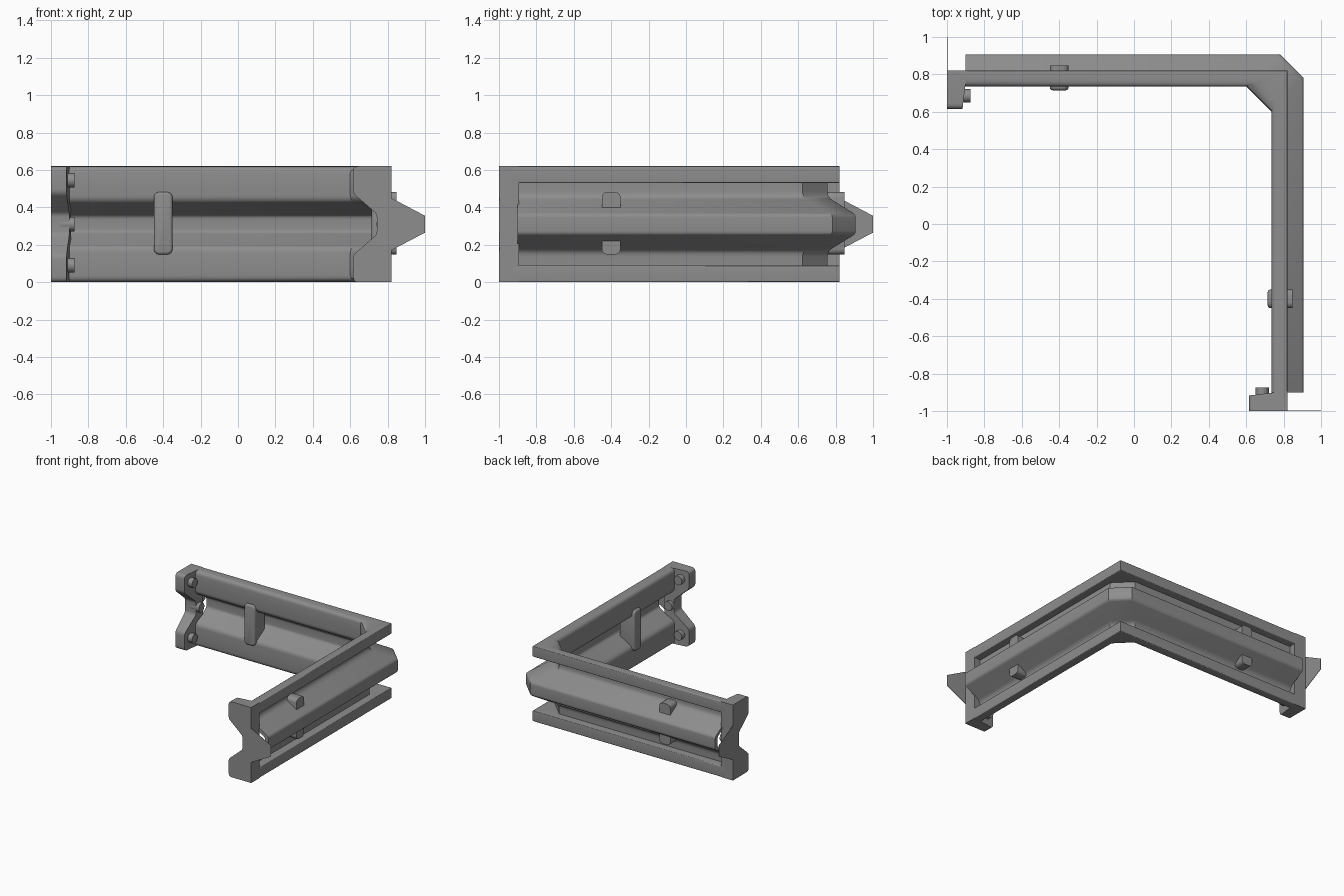
import bpy, bmesh, math
from mathutils import Vector

cube = bpy.data.objects.get("Cube")
if cube:
    bpy.data.objects.remove(cube)

steel = bpy.data.materials.new("grey_steel")
steel.use_nodes = True
GREY = (0.27, 0.27, 0.27, 1)
steel.diffuse_color = GREY
steel.node_tree.nodes["Principled BSDF"].inputs["Base Color"].default_value = GREY

HEIGHT = 0.62


def fillet(points, steps=4):
    """Round the corners of a closed outline given as (depth, z, radius)."""
    out = []
    for i, (d, z, r) in enumerate(points):
        p = Vector((d, z))
        if r == 0:
            out.append(p)
            continue
        a = Vector(points[i - 1][:2]) - p
        b = Vector(points[(i + 1) % len(points)][:2]) - p
        cut = min(r / math.tan(a.angle(b) / 2), a.length * 0.48, b.length * 0.48)
        a, b = p + a.normalized() * cut, p + b.normalized() * cut
        for k in range(steps + 1):
            t = k / steps
            out.append(a * (1 - t) ** 2 + p * 2 * t * (1 - t) + b * t * t)
    return out


def finish(name, bm):
    bmesh.ops.recalc_face_normals(bm, faces=bm.faces)
    mesh = bpy.data.meshes.new(name)
    bm.to_mesh(mesh)
    bm.free()
    mesh.materials.append(steel)
    obj = bpy.data.objects.new(name, mesh)
    bpy.context.collection.objects.link(obj)
    bpy.ops.object.select_all(action="DESELECT")
    obj.select_set(True)
    bpy.context.view_layer.objects.active = obj
    bpy.ops.object.shade_smooth_by_angle(angle=math.radians(32))
    return obj


def sweep(name, outline, stations):
    """Loft an outline through the plan points that stations(depth) returns."""
    bm = bmesh.new()
    columns = [[bm.verts.new((x, y, p.y)) for x, y in stations(p.x)] for p in outline]
    for i, col in enumerate(columns):
        prev = columns[i - 1]
        for k in range(len(col) - 1):
            bm.faces.new((prev[k], col[k], col[k + 1], prev[k + 1]))
    bm.faces.new([c[0] for c in columns])
    bm.faces.new([c[-1] for c in columns])
    return finish(name, bm)


def both_arms(obj, name):
    """Copy a part of the back arm to the side arm by swapping x and y."""
    bm = bmesh.new()
    bm.from_mesh(obj.data)
    for v in bm.verts:
        v.co.x, v.co.y = v.co.y, v.co.x
    finish(name, bm)


def around_corner(start, slope):
    def stations(d):
        c = 0.6 + (d - 0.735) * slope
        return [(start, d), (c, d), (d, c), (d, start)]
    return stations


def mirrored(half):
    """Complete an outline with its reflection about mid height."""
    return half + [(d, HEIGHT - z, r) for d, z, r in reversed(half)]


# Top and bottom lips, sharp outside and chamfered inside the corner
lip = fillet([(0.735, 0.53, 0), (0.82, 0.53, 0.008), (0.82, 0.62, 0.008),
              (0.735, 0.62, 0.035)])
sweep("top_lip", lip, around_corner(-0.93, 2.588))
sweep("bottom_lip", [Vector((p.x, HEIGHT - p.y)) for p in lip],
      around_corner(-0.93, 2.588))

# Corrugated web with an outward ridge
outer = mirrored([(0.757, 0.535, 0), (0.757, 0.455, 0.05), (0.907, 0.362, 0.03)])
inner = mirrored([(0.735, 0.535, 0), (0.735, 0.435, 0.05), (0.875, 0.352, 0.03)])
sweep("ridged_web", fillet(outer + inner[::-1]), around_corner(-0.9, 1.06))

# End plates with a notched inner edge
plate = fillet(mirrored([(0.82, 0.62, 0), (0.615, 0.62, 0.03),
                         (0.615, 0.475, 0.05), (0.742, 0.365, 0.04)]))
back_plate = sweep("back_end_plate", plate,
                   lambda d: [(-1, d), (-0.917 + (d - 0.615) * 0.12, d)])
both_arms(back_plate, "side_end_plate")

# Thin pointed tongues on the outer edge of the end plates
tongue = fillet(mirrored([(0.81, 0.455, 0), (1.0, 0.355, 0)]))
back_tongue = sweep("back_tongue", tongue, lambda d: [(-1, d), (-0.997, d)])
both_arms(back_tongue, "side_tongue")

# Bolt heads on the inner face of each end plate
for label, depth, z in (("top", 0.685, 0.545), ("middle", 0.775, 0.31),
                        ("bottom", 0.685, 0.09)):
    disc = [Vector((depth + 0.036 * math.cos(a * math.pi / 6),
                    z + 0.038 * math.sin(a * math.pi / 6))) for a in range(12)]
    bolt = sweep("back_%s_bolt" % label, disc, lambda d: [(-0.95, d), (-0.873, d)])
    both_arms(bolt, "side_%s_bolt" % label)

# Upright clamp passing through the web of each arm
bm = bmesh.new()
bmesh.ops.create_cube(bm, size=1)
for v in bm.verts:
    v.co = Vector((-0.4, 0.781, 0.315)) + v.co * Vector((0.1, 0.132, 0.335))
upright = [e for e in bm.edges if abs(e.verts[0].co.y - e.verts[1].co.y) > 0.1]
bmesh.ops.bevel(bm, geom=upright, offset=0.03, segments=4, profile=0.5, affect="EDGES")
front_rim = [e for e in bm.edges if all(v.co.y < 0.72 for v in e.verts)]
bmesh.ops.bevel(bm, geom=front_rim, offset=0.015, segments=3, profile=0.5, affect="EDGES")
both_arms(finish("back_clamp", bm), "side_clamp")
